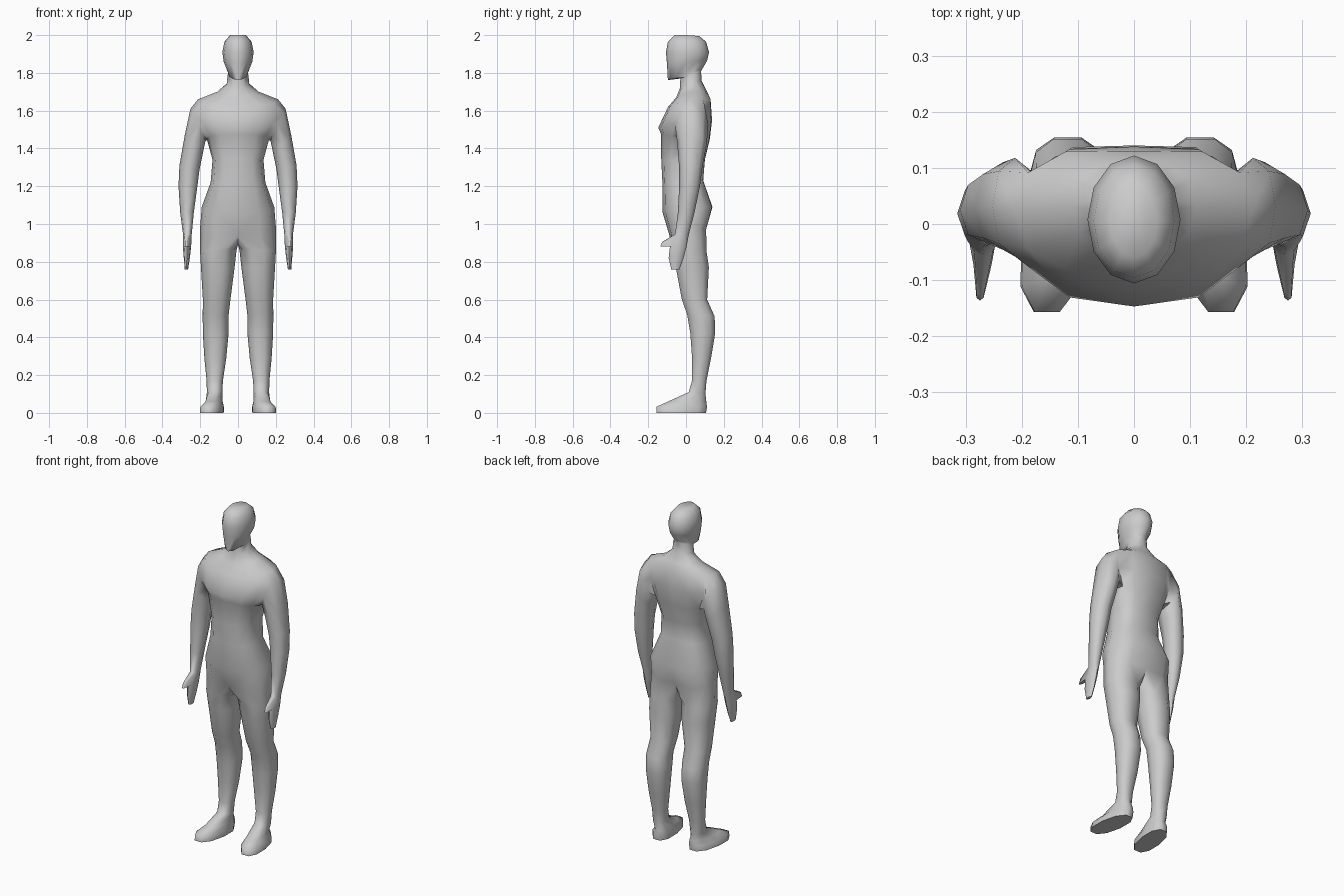
import bpy, bmesh, math
from mathutils import Matrix, Vector

if "Cube" in bpy.data.objects:
    bpy.data.objects.remove(bpy.data.objects["Cube"])

bm = bmesh.new()


def ring(x0, x1, yf, yb, zf, zs, zb, angles, p=2.3, zin=None):
    """Squarish oval of vertices; z varies from front over side to back."""
    cx, cy, rx, ry = (x0 + x1) / 2, (yf + yb) / 2, (x1 - x0) / 2, (yb - yf) / 2
    out = []
    for a in angles:
        c, s = math.cos(math.radians(a)), math.sin(math.radians(a))
        if abs(c) < 1e-6:
            c = 0.0
        z = zs + ((zb - zs) * s if s > 0 else (zs - zf) * s)
        if zin is not None:
            z = zin + (zs - zin) * (c + 1) / 2
        x = cx + rx * math.copysign(abs(c) ** (2 / p), c)
        y = cy + ry * math.copysign(abs(s) ** (2 / p), s)
        out.append(bm.verts.new((x, y, z)))
    return out


def bridge(a, b, closed=True, skip=()):
    faces, n = [], len(a)
    for i in range(n if closed else n - 1):
        if i not in skip:
            j = (i + 1) % n
            faces.append(bm.faces.new((a[i], a[j], b[j], b[i])))
    return faces


# Torso, neck and head: half rings (half width, y front, y back, z front, z side, z back)
half = range(-90, 91, 30)
trunk = [
    (.200, -.088, .118, .94, .99, .97),
    (.192, -.124, .152, 1.06, 1.09, 1.09),
    (.145, -.125, .103, 1.22, 1.22, 1.23),
    (.135, -.131, .112, 1.34, 1.34, 1.34),
    (.165, -.132, .138, 1.475, 1.45, 1.45),
    (.200, -.147, .150, 1.51, 1.55, 1.55),
    (.212, -.095, .142, 1.62, 1.66, 1.66),
    (.110, -.052, .112, 1.67, 1.70, 1.70),
    (.060, -.032, .082, 1.72, 1.74, 1.76),
    (.055, -.030, .080, 1.77, 1.79, 1.81),
    (.052, -.096, .086, 1.762, 1.80, 1.82),
    (.076, -.101, .112, 1.85, 1.86, 1.865),
    (.083, -.106, .122, 1.91, 1.91, 1.91),
    (.072, -.096, .106, 1.965, 1.965, 1.965),
    (.042, -.060, .070, 2.0, 2.0, 1.995),
]
T = [ring(-r[0], *r, half, 2.5 if i < 8 else 2.0) for i, r in enumerate(trunk)]
for i in range(7):
    T[i][6].co.y -= .012          # spine groove
for i in range(len(T) - 1):
    bridge(T[i], T[i + 1], False, (2, 3) if i in (4, 5) else ())
bm.faces.new(T[-1])

# Leg: grows from the hip ring closed by the crotch line (x in, x out, y front, y back, z front, z back)
crotch = [bm.verts.new((0, y, z)) for y, z in ((.075, .92), (.025, .89), (-.03, .89))]
prev = T[0] + crotch
legs = [
    (.008, .201, -.072, .112, .86, .86),
    (.018, .196, -.058, .125, .77, .77),
    (.040, .186, -.025, .115, .60, .60),
    (.050, .187, .003, .155, .52, .51),
    (.050, .186, .020, .157, .42, .42),
    (.062, .178, .030, .135, .29, .29),
    (.080, .166, .030, .110, .17, .17),
    (.083, .165, .012, .105, .11, .10),
    (.083, .172, -.100, .112, .06, .06),
    (.073, .195, -.163, .117, .032, .032),
    (.073, .198, -.163, .112, 0, 0),
]
for x0, x1, yf, yb, zf, zb in legs:
    cur = ring(x0, x1, yf, yb, zf, (zf + zb) / 2, zb, [-108 + 36 * k for k in range(10)])
    if zf < .08:                  # toes turn outwards
        for v in cur:
            v.co.x -= .13 * v.co.y
    bridge(prev, cur)
    prev = cur
bm.faces.new(prev)

# Arm: grows from the opening at the shoulder (x in, x out, y front, y back, z in, z out)
A, B, C = T[4:7]
prev = [C[3], C[4], B[4], A[4], A[3], A[2], B[2], C[2]]
arms = [
    (.172, .252, -.058, .118, 1.44, 1.61),
    (.185, .282, -.046, .110, 1.38, 1.47),
    (.205, .310, -.036, .086, 1.28, 1.31),
    (.215, .315, -.036, .074, 1.20, 1.20),
    (.234, .306, -.043, .045, 1.06, 1.06),
    (.245, .291, -.058, .015, .945, .945),
    (.248, .292, -.085, .003, .88, .88),
    (.255, .287, -.092, -.013, .82, .82),
    (.264, .282, -.078, -.035, .76, .76),
]
for i, (x0, x1, yf, yb, zi, zo) in enumerate(arms):
    cur = ring(x0, x1, yf, yb, zo, zo, zo, range(0, 360, 45), 2.2, zi)
    faces = bridge(prev, cur)
    if i == 6:
        thumb_faces = faces[5:7]
    prev = cur
bm.faces.new(prev)

# Thumb pulled out of the front of the hand
bmesh.ops.recalc_face_normals(bm, faces=bm.faces)
ext = bmesh.ops.extrude_face_region(bm, geom=thumb_faces)["geom"]
tv = [g for g in ext if isinstance(g, bmesh.types.BMVert)]
mid = sum((v.co for v in tv), Vector()) / len(tv)
for v in tv:
    v.co = Vector((.274, -.128, .893)) + (v.co - mid) * .4
bmesh.ops.delete(bm, geom=[f for f in thumb_faces if f.is_valid], context='FACES_ONLY')

# Tidy up and mirror the half figure
bmesh.ops.delete(bm, geom=[v for v in bm.verts if not v.link_faces or v.co.x < -.001], context='VERTS')
bmesh.ops.mirror(bm, geom=bm.verts[:] + bm.edges[:] + bm.faces[:],
                 matrix=Matrix.Identity(4), axis='X', merge_dist=.001)
bmesh.ops.recalc_face_normals(bm, faces=bm.faces)

mesh = bpy.data.meshes.new("human_figure")
bm.to_mesh(mesh)
bm.free()
body = bpy.data.objects.new("human_figure", mesh)
bpy.context.collection.objects.link(body)
bpy.context.view_layer.objects.active = body
body.select_set(True)
bpy.ops.object.shade_smooth_by_angle(angle=math.radians(65))
